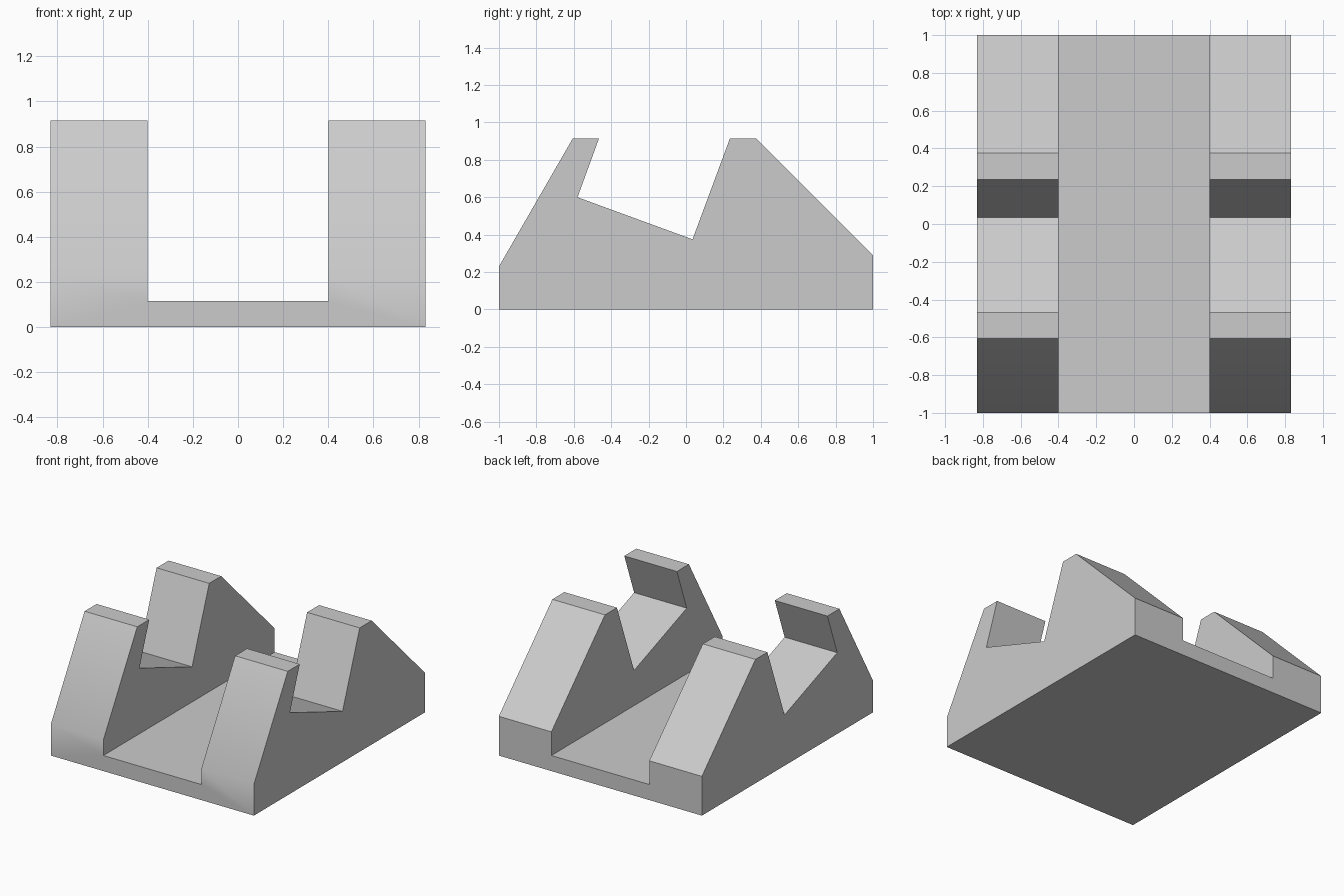
import bpy
import bmesh
import math

if "Cube" in bpy.data.objects:
    bpy.data.objects.remove(bpy.data.objects["Cube"], do_unlink=True)

HALF_WIDTH = 0.83
CHANNEL_HALF = 0.4
FLOOR = 0.115
TOP = 0.915

# Single grey plastic
grey = bpy.data.materials.new("plain grey")
grey.use_nodes = True
color = (0.6, 0.6, 0.6, 1)
grey.diffuse_color = color
grey.node_tree.nodes["Principled BSDF"].inputs["Base Color"].default_value = color


def extrude_profile(name, points, half_width):
    """Solid made from a (y, z) outline swept symmetrically along x."""
    bm = bmesh.new()
    face = bm.faces.new([bm.verts.new((-half_width, y, z)) for y, z in points])
    swept = bmesh.ops.extrude_face_region(bm, geom=[face])["geom"]
    verts = [v for v in swept if isinstance(v, bmesh.types.BMVert)]
    bmesh.ops.translate(bm, verts=verts, vec=(2 * half_width, 0, 0))
    bmesh.ops.recalc_face_normals(bm, faces=bm.faces)
    mesh = bpy.data.meshes.new(name)
    bm.to_mesh(mesh)
    bm.free()
    mesh.materials.append(grey)
    obj = bpy.data.objects.new(name, mesh)
    bpy.context.collection.objects.link(obj)
    return obj


# Cradle stand: sloped ends, flat tips and a tilted V-shaped notch
stand = extrude_profile("cradle_stand", [
    (-1, 0), (-1, 0.23), (-0.605, TOP), (-0.465, TOP), (-0.58, 0.6),
    (0.035, 0.375), (0.235, TOP), (0.375, TOP), (1, 0.29), (1, 0),
], HALF_WIDTH)

# Channel through the middle, leaving a thin floor between the two cradles
cutter = extrude_profile("channel_cutter", [
    (-1.2, FLOOR), (-1.2, 1.2), (1.2, 1.2), (1.2, FLOOR),
], CHANNEL_HALF)
cutter.hide_render = True

cut = stand.modifiers.new("channel", "BOOLEAN")
cut.operation = "DIFFERENCE"
cut.solver = "EXACT"
cut.object = cutter

bpy.ops.object.select_all(action="DESELECT")
stand.select_set(True)
bpy.context.view_layer.objects.active = stand
bpy.ops.object.modifier_apply(modifier=cut.name)
bpy.data.objects.remove(cutter, do_unlink=True)

# Soft front bend, crisp edges everywhere else
bpy.ops.object.shade_smooth_by_angle(angle=math.radians(32))
